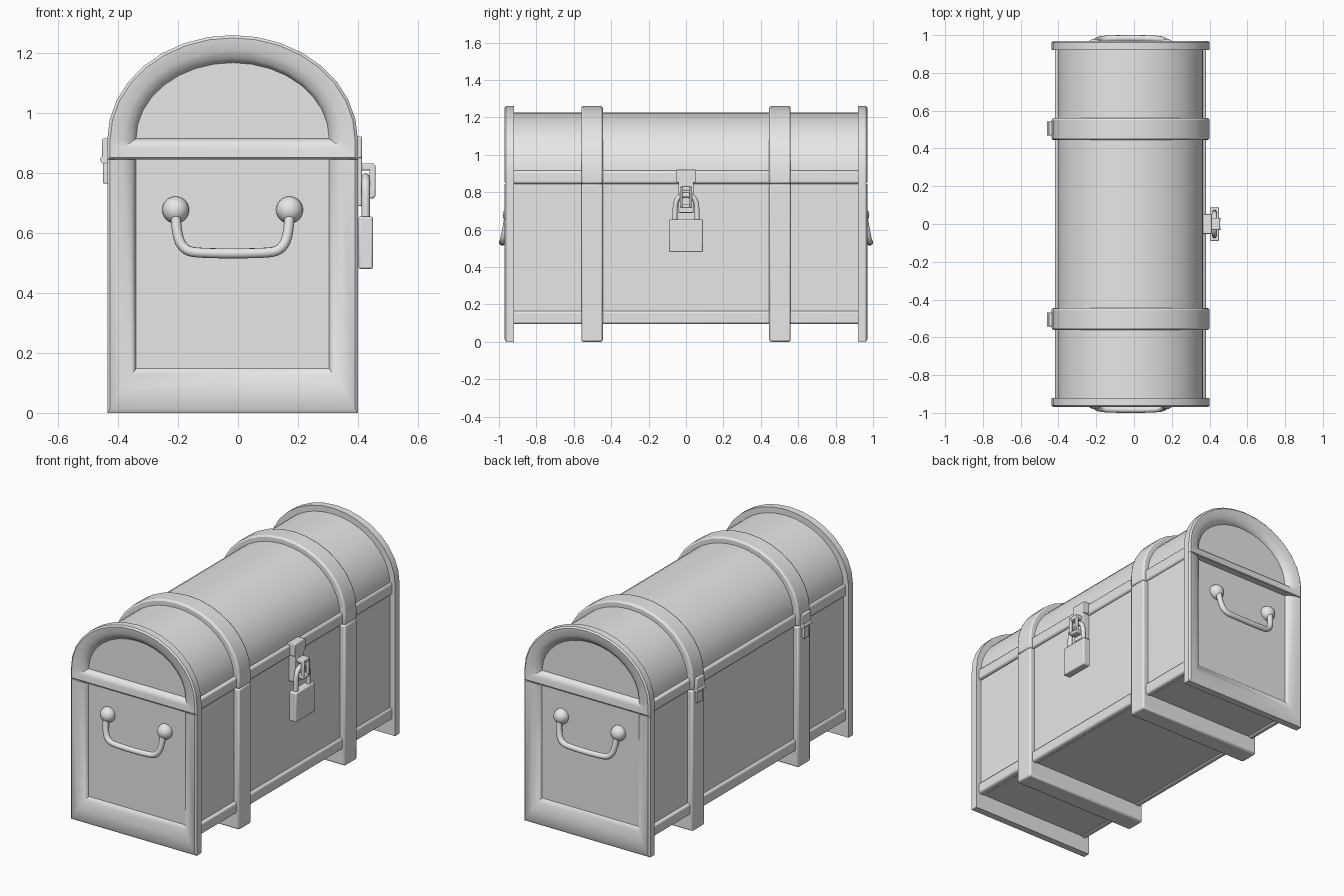
import bpy, bmesh, math
from mathutils import Vector

cube = bpy.data.objects.get("Cube")
if cube:
    bpy.data.objects.remove(cube)

grey = bpy.data.materials.new("plain_grey")
grey.use_nodes = True
COLOUR = (0.8, 0.8, 0.8, 1)
grey.diffuse_color = COLOUR
grey.node_tree.nodes["Principled BSDF"].inputs["Base Color"].default_value = COLOUR

CX = -0.018                      # chest centre line
SEAM, RAIL = 0.845, 0.915        # bottom and top of the lid rail


def finish(ob, bevel=0, angle=40):
    """Material, optional rounded edges and smooth shading."""
    ob.data.materials.append(grey)
    if bevel:
        mod = ob.modifiers.new("rounded", "BEVEL")
        mod.width, mod.segments = bevel, 2
        mod.limit_method, mod.angle_limit = "ANGLE", math.radians(40)
    bpy.ops.object.select_all(action="DESELECT")
    ob.select_set(True)
    bpy.context.view_layer.objects.active = ob
    bpy.ops.object.shade_smooth_by_angle(angle=math.radians(angle))
    return ob


def loft(name, loops, ring=False, bevel=0):
    """Skin closed (outline, y) loops; a ring joins last to first, otherwise cap."""
    bm = bmesh.new()
    rows = [[bm.verts.new((x, y, z)) for x, z in pts] for pts, y in loops]
    pairs = list(zip(rows, rows[1:] + rows[:1]))
    for a, b in pairs if ring else pairs[:-1]:
        for i in range(len(a)):
            j = (i + 1) % len(a)
            bm.faces.new((a[i], a[j], b[j], b[i]))
    if not ring:
        bm.faces.new(rows[0])
        bm.faces.new(rows[-1])
    bmesh.ops.recalc_face_normals(bm, faces=bm.faces)
    mesh = bpy.data.meshes.new(name)
    bm.to_mesh(mesh)
    bm.free()
    ob = bpy.data.objects.new(name, mesh)
    bpy.context.collection.objects.link(ob)
    return finish(ob, bevel)


def rect(half, z0, z1):
    return [(CX - half, z0), (CX + half, z0), (CX + half, z1), (CX - half, z1)]


def arch(half, base, spring, top, n=16):
    """Outline with a flat base and an elliptical top."""
    curve = [(CX + half * math.cos(math.pi * i / n),
              spring + (top - spring) * math.sin(math.pi * i / n)) for i in range(n + 1)]
    return [(CX - half, base), (CX + half, base)] + curve


def box(name, x, y, z, bevel=0):
    outline = [(x[0], z[0]), (x[1], z[0]), (x[1], z[1]), (x[0], z[1])]
    return loft(name, [(outline, y[0]), (outline, y[1])], bevel=bevel)


def tube(name, points, radius, cyclic=False):
    """Round bar along a smooth path."""
    cu = bpy.data.curves.new(name, "CURVE")
    cu.dimensions = "3D"
    cu.bevel_depth, cu.bevel_resolution = radius, 3
    cu.use_fill_caps = True
    sp = cu.splines.new("NURBS")
    sp.points.add(len(points) - 1)
    for p, co in zip(sp.points, points):
        p.co = (*co, 1)
    sp.order_u, sp.resolution_u = 3, 5
    sp.use_endpoint_u, sp.use_cyclic_u = not cyclic, cyclic
    ob = bpy.data.objects.new(name, cu)
    bpy.context.collection.objects.link(ob)
    bpy.ops.object.select_all(action="DESELECT")
    ob.select_set(True)
    bpy.context.view_layer.objects.active = ob
    bpy.ops.object.convert(target="MESH")
    return finish(bpy.context.object, angle=60)


def mix(a, b, t):
    return [tuple(Vector(p).lerp(Vector(q), t)) for p, q in zip(a, b)]


def end_frame(name, outer, inner, s):
    """Raised moulding around an end panel."""
    loops = [(inner, 0.92), (outer, 0.92), (outer, 0.962), (mix(outer, inner, 0.1), 0.97),
             (mix(outer, inner, 0.55), 0.965), (mix(outer, inner, 0.85), 0.95), (inner, 0.932)]
    loft(name, [(pts, s * y) for pts, y in loops], ring=True)


# Main shell
body = rect(0.385, 0.1, SEAM + 0.01)
loft("body", [(body, -0.932), (body, 0.932)])
lid = arch(0.385, SEAM, 0.9, 1.225, 20)
loft("lid", [(lid, -0.932), (lid, 0.932)])

# Long rails on both sides
for side, sx in (("left", 1), ("right", -1)):
    xs = sorted((CX + sx * 0.36, CX + sx * 0.4))
    box(side + "_lower_rail", xs, (-0.93, 0.93), (0.095, 0.165), 0.012)
    box(side + "_lid_rail", xs, (-0.93, 0.93), (SEAM, RAIL), 0.012)

for end, s in (("back", 1), ("front", -1)):
    # End mouldings
    end_frame(end + "_body_frame", rect(0.418, 0, SEAM), rect(0.322, 0.148, SEAM), s)
    end_frame(end + "_lid_frame", arch(0.418, SEAM, 0.91, 1.26),
              arch(0.322, RAIL, RAIL, 1.168), s)

    # Straps around the chest
    low, high = rect(0.418, 0, SEAM), arch(0.418, SEAM, 0.91, 1.26)
    loft(end + "_body_strap", [(low, s * 0.445), (low, s * 0.56)], bevel=0.01)
    loft(end + "_lid_strap", [(high, s * 0.445), (high, s * 0.56)], bevel=0.01)

    # Hinges
    ys = sorted((s * 0.468, s * 0.542))
    box(end + "_hinge_upper", (-0.453, -0.42), ys, (0.85, RAIL), 0.004)
    box(end + "_hinge_lower", (-0.45, -0.42), (ys[0] + 0.012, ys[1] - 0.012), (0.765, 0.85), 0.004)
    tube(end + "_hinge_pin", [(-0.446, ys[0], SEAM), (-0.446, s * 0.505, SEAM),
                              (-0.446, ys[1], SEAM)], 0.014)

    # Drop handle and its round mounts
    half = [(0.19, 0.953, 0.68), (0.19, 0.965, 0.61), (0.165, 0.978, 0.54), (0.09, 0.983, 0.532)]
    path = [(-x, y, z) for x, y, z in half] + [(x, y, z) for x, y, z in reversed(half)]
    tube(end + "_handle", [(CX + x, s * y, z) for x, y, z in path], 0.017)
    for side, sx in (("left", 1), ("right", -1)):
        bpy.ops.mesh.primitive_uv_sphere_add(segments=20, ring_count=12, radius=0.045,
                                             location=(CX + sx * 0.19, s * 0.935, 0.677))
        knob = bpy.context.object
        knob.name = f"{end}_{side}_handle_mount"
        finish(knob)

# Hasp plate and staple
box("hasp_top", (0.36, 0.413), (-0.052, 0.052), (0.85, 0.922), 0.004)
box("hasp_strap", (0.36, 0.413), (-0.04, 0.04), (0.69, 0.86), 0.004)
for name, z in (("staple_upper", (0.808, 0.832)), ("staple_lower", (0.715, 0.735))):
    box(name, (0.405, 0.455), (-0.032, 0.032), z, 0.006)
for side, sx in (("left", 1), ("right", -1)):
    box(f"staple_{side}_bar", (0.438, 0.458), sorted((sx * 0.018, sx * 0.032)),
        (0.72, 0.828), 0.004)

# Padlock
box("padlock_body", (0.402, 0.45), (-0.09, 0.09), (0.48, 0.655), 0.006)
shackle = [(0.06, 0.64), (0.06, 0.71), (0.05, 0.77), (0.0, 0.79),
           (-0.05, 0.77), (-0.06, 0.71), (-0.06, 0.64)]
tube("padlock_shackle", [(0.426, y, z) for y, z in shackle], 0.014)
